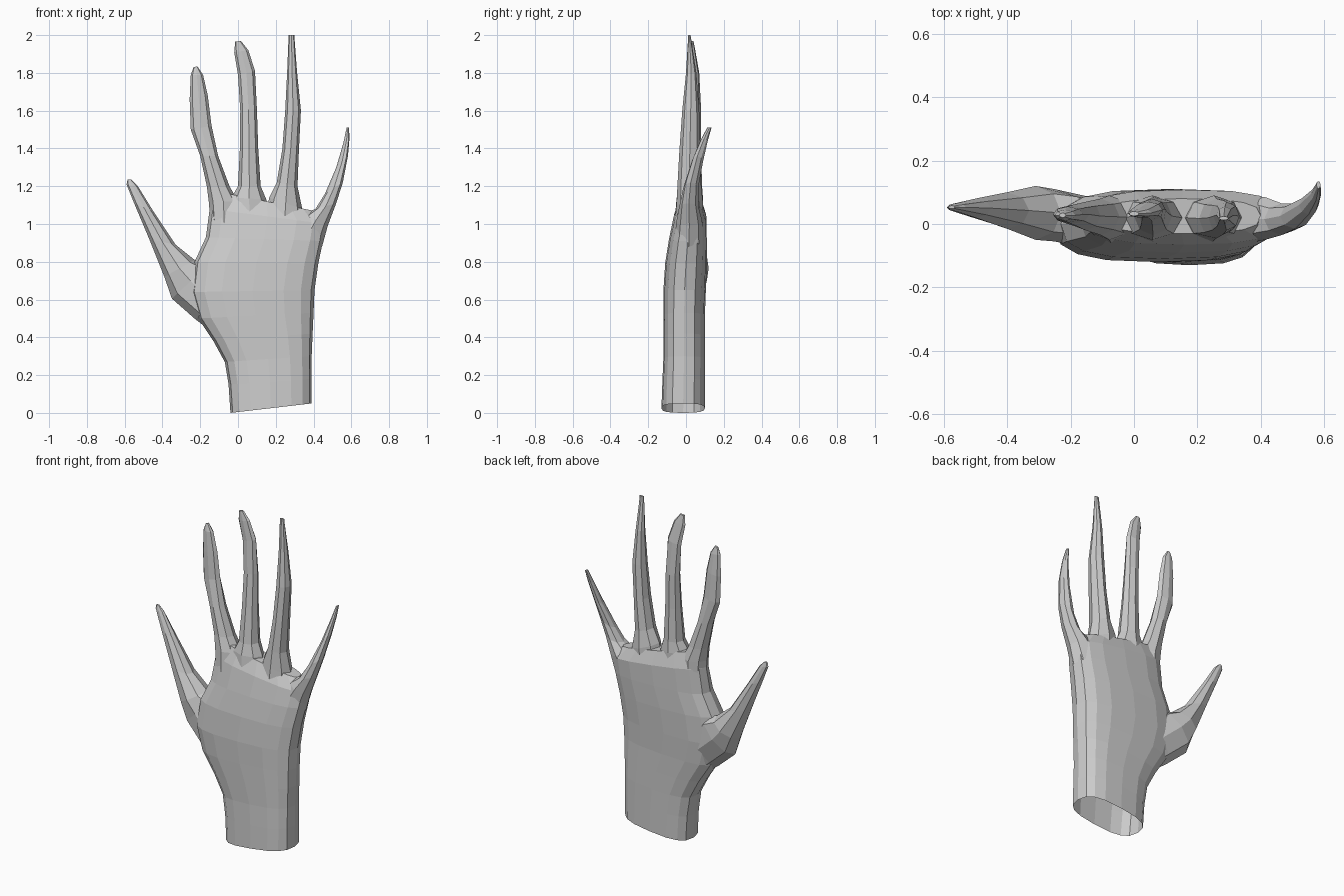
import bpy, bmesh
from math import cos, sin, pi
from mathutils import Vector


def limb(name, rows, sides=8, power=1.0):
    """Loft rings; row = left x, left z, right x, right z, front y, back y."""
    bm = bmesh.new()
    rings = []
    for xl, zl, xr, zr, yf, yb in rows:
        mid = Vector(((xl + xr) / 2, (yf + yb) / 2, (zl + zr) / 2))
        side = Vector(((xr - xl) / 2, 0, (zr - zl) / 2))
        depth = Vector((0, (yb - yf) / 2, 0))
        ring = []
        for i in range(sides):
            c, s = cos(2 * pi * i / sides), sin(2 * pi * i / sides)
            c = abs(c) ** power * (1 if c > 0 else -1)
            s = abs(s) ** power * (1 if s > 0 else -1)
            ring.append(bm.verts.new(mid + side * c + depth * s))
        rings.append(ring)
    for a, b in zip(rings, rings[1:]):
        for i in range(sides):
            j = (i + 1) % sides
            bm.faces.new((a[i], a[j], b[j], b[i]))
    bm.faces.new(rings[0][::-1])
    bm.faces.new(rings[-1])
    bmesh.ops.recalc_face_normals(bm, faces=bm.faces)
    mesh = bpy.data.meshes.new(name)
    bm.to_mesh(mesh)
    bm.free()
    ob = bpy.data.objects.new(name, mesh)
    bpy.context.collection.objects.link(ob)
    return ob


# Wrist and palm
hand = limb("hand", [
    (-.04, 0, .39, .05, -.13, .10),
    (-.05, .15, .39, .18, -.125, .10),
    (-.07, .27, .39, .30, -.12, .10),
    (-.13, .38, .395, .42, -.12, .10),
    (-.21, .50, .40, .53, -.12, .10),
    (-.25, .64, .405, .65, -.12, .105),
    (-.23, .80, .425, .79, -.11, .11),
    (-.17, .93, .45, .91, -.09, .11),
    (-.15, 1.08, .465, 1.0, -.065, .108),
    (-.10, 1.17, .40, 1.07, -.03, .08)], 16, .72)

thumb = limb("thumb", [
    (-.10, .40, .02, .60, -.07, .07),
    (-.225, .495, -.05, .70, -.08, .085),
    (-.35, .605, -.15, .79, -.055, .11),
    (-.39, .72, -.23, .81, -.05, .12),
    (-.47, .92, -.33, .89, -.015, .10),
    (-.55, 1.11, -.45, 1.07, .02, .08),
    (-.59, 1.21, -.53, 1.20, .04, .065),
    (-.585, 1.235, -.565, 1.235, .048, .058)])

index_finger = limb("index_finger", [
    (-.145, 1.0, .0, 1.0, -.06, .09),
    (-.155, 1.12, .0, 1.12, -.05, .09),
    (-.165, 1.20, -.045, 1.20, -.035, .08),
    (-.20, 1.36, -.105, 1.36, -.02, .07),
    (-.25, 1.50, -.14, 1.52, 0, .06),
    (-.256, 1.66, -.16, 1.68, .005, .055),
    (-.25, 1.79, -.185, 1.79, .01, .045),
    (-.235, 1.83, -.215, 1.835, .02, .035)])

middle_finger = limb("middle_finger", [
    (-.04, 1.02, .17, 1.02, -.06, .09),
    (-.035, 1.14, .15, 1.13, -.05, .09),
    (.0, 1.20, .12, 1.20, -.035, .085),
    (.01, 1.40, .107, 1.40, -.01, .08),
    (.012, 1.60, .10, 1.61, .01, .08),
    (.0, 1.79, .09, 1.81, .02, .07),
    (-.02, 1.91, .055, 1.92, .02, .05),
    (-.015, 1.965, .015, 1.97, .025, .04)])

ring_finger = limb("ring_finger", [
    (.14, 1.0, .35, .98, -.06, .09),
    (.165, 1.14, .34, 1.08, -.05, .09),
    (.205, 1.22, .315, 1.20, -.045, .08),
    (.235, 1.40, .322, 1.38, -.035, .075),
    (.25, 1.60, .333, 1.60, -.02, .07),
    (.26, 1.80, .313, 1.80, 0, .055),
    (.268, 2.0, .298, 2.0, .012, .024)])

little_finger = limb("little_finger", [
    (.28, .98, .445, .88, -.06, .09),
    (.35, 1.05, .475, .99, -.05, .085),
    (.41, 1.08, .52, 1.11, -.035, .065),
    (.46, 1.16, .555, 1.22, -.015, .065),
    (.52, 1.30, .582, 1.36, .03, .09),
    (.558, 1.43, .59, 1.45, .075, .115),
    (.575, 1.51, .588, 1.51, .112, .135)])

# Weld the digits onto the palm
bpy.context.view_layer.objects.active = hand
for digit in (thumb, index_finger, middle_finger, ring_finger, little_finger):
    mod = hand.modifiers.new("weld", 'BOOLEAN')
    mod.operation = 'UNION'
    mod.solver = 'EXACT'
    mod.object = digit
    bpy.ops.object.modifier_apply(modifier=mod.name)
    bpy.data.objects.remove(digit)

# Open wrist
bm = bmesh.new()
bm.from_mesh(hand.data)
cut = [f for f in bm.faces if f.normal.z < -.8 and f.calc_center_median().z < .1]
bmesh.ops.delete(bm, geom=cut, context='FACES')
bm.to_mesh(hand.data)
bm.free()
